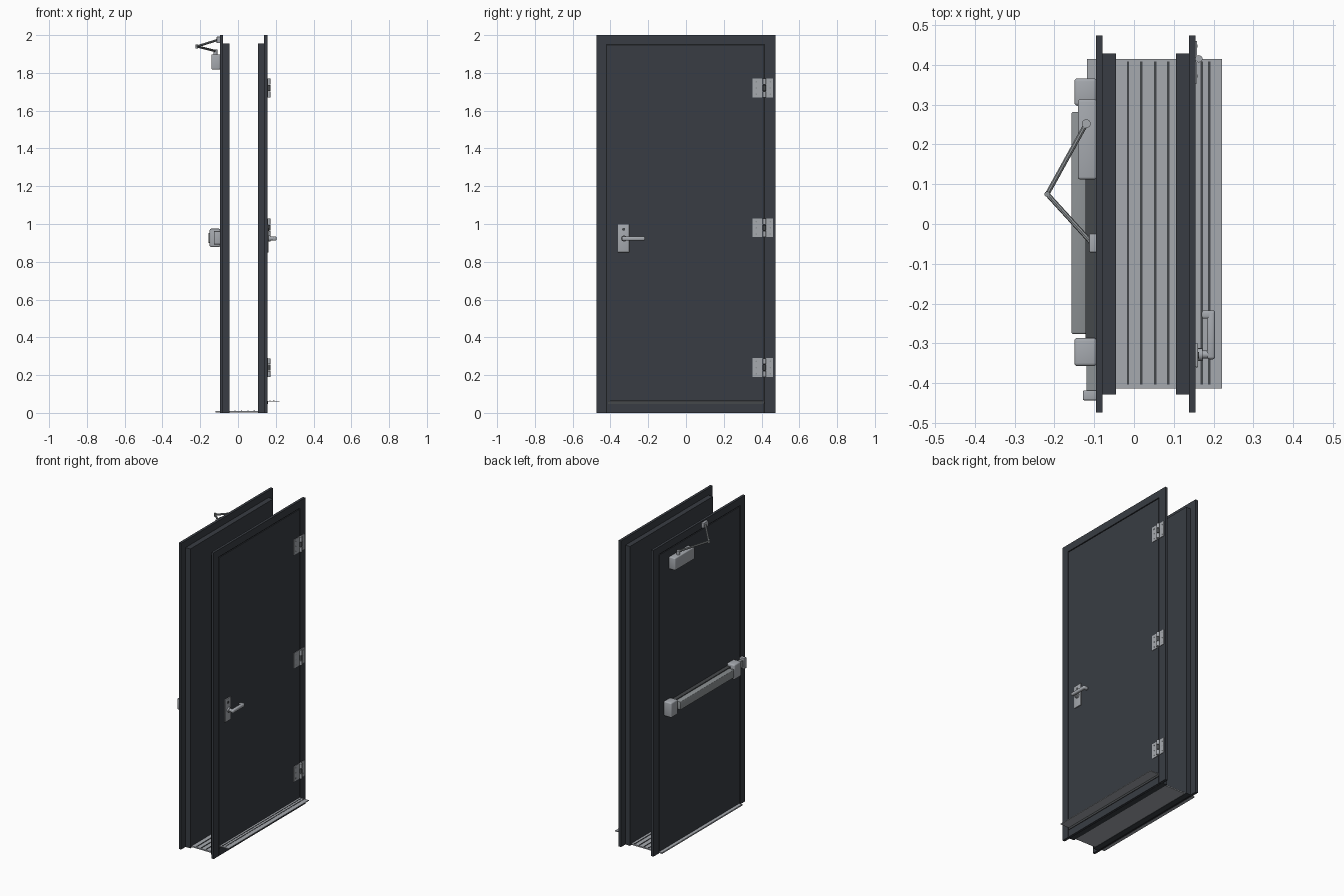
import bpy, bmesh, math
from mathutils import Vector

if "Cube" in bpy.data.objects:
    bpy.data.objects.remove(bpy.data.objects["Cube"])


def material(name, rgb):
    m = bpy.data.materials.new(name)
    m.diffuse_color = (*rgb, 1)
    m.use_nodes = True
    m.node_tree.nodes["Principled BSDF"].inputs["Base Color"].default_value = m.diffuse_color
    return m


SLATE = material("slate_paint", (0.040, 0.046, 0.056))
SEAM = material("seam_black", (0.012, 0.013, 0.015))
STEEL = material("brushed_steel", (0.38, 0.40, 0.43))
BAR = material("bar_grey", (0.27, 0.29, 0.30))
DARK = material("dark_metal", (0.06, 0.065, 0.07))


def finish(name, bm, mat):
    me = bpy.data.meshes.new(name)
    bm.to_mesh(me)
    bm.free()
    me.materials.append(mat)
    ob = bpy.data.objects.new(name, me)
    bpy.context.collection.objects.link(ob)
    return ob


def box(name, x, y, z, mat, bevel=0):
    """Box from (min, max) pairs, with optional rounded edges."""
    bm = bmesh.new()
    bmesh.ops.create_cube(bm, size=1)
    for v in bm.verts:
        for i, (a, b) in enumerate((x, y, z)):
            v.co[i] = (a + b) / 2 + v.co[i] * (b - a)
    if bevel:
        bmesh.ops.bevel(bm, geom=bm.edges[:], offset=bevel, segments=3,
                        profile=0.5, affect='EDGES')
    ob = finish(name, bm, mat)
    if bevel:
        smooth(ob)
    return ob


def rod(name, a, b, r, mat, sides=16):
    a, b = Vector(a), Vector(b)
    bm = bmesh.new()
    bmesh.ops.create_cone(bm, cap_ends=True, segments=sides, radius1=r,
                          radius2=r, depth=(b - a).length)
    bm.transform(Vector((0, 0, 1)).rotation_difference(b - a).to_matrix().to_4x4())
    bmesh.ops.translate(bm, verts=bm.verts, vec=(a + b) / 2)
    return smooth(finish(name, bm, mat))


def smooth(ob):
    bpy.ops.object.select_all(action='DESELECT')
    ob.select_set(True)
    bpy.context.view_layer.objects.active = ob
    bpy.ops.object.shade_smooth_by_angle(angle=math.radians(35))
    return ob


# Two door panels: outer flange ring, seam, leaf skin and inner step
for side, out, mid, inn in (("inside", -0.096, -0.079, -0.045),
                            ("outside", 0.155, 0.138, 0.105)):
    fx = sorted((out, mid))
    box(side + "_step", sorted((mid, inn)), (-0.428, 0.428), (0, 1.955), SLATE)
    box(side + "_flange_left", fx, (-0.473, -0.423), (0, 2), SLATE)
    box(side + "_flange_right", fx, (0.417, 0.473), (0, 2), SLATE)
    box(side + "_flange_top", fx, (-0.423, 0.417), (1.952, 2), SLATE)
    box(side + "_leaf", fx, (-0.417, 0.411), (0, 1.946), SLATE)
    back = out - math.copysign(0.006, out)
    box(side + "_seam", sorted((back, mid)), (-0.424, 0.418), (0, 1.953), SEAM)

# Threshold with long grooves
box("threshold", (-0.118, 0.125), (-0.413, 0.415), (0.002, 0.010), STEEL)
for x in (-0.015, 0.018, 0.053, 0.086):
    box("threshold_groove", (x - 0.003, x + 0.003), (-0.403, 0.408),
        (0.0095, 0.0125), DARK)

# Drip sill on the outside
box("drip_sill", (0.150, 0.221), (-0.413, 0.415), (0.059, 0.064), STEEL)
box("drip_upstand", (0.155, 0.159), (-0.413, 0.415), (0.046, 0.060), DARK)
for x in (0.170, 0.189):
    box("drip_groove", (x - 0.003, x + 0.003), (-0.403, 0.408),
        (0.0635, 0.0655), DARK)

# Three hinges with plates, knuckle and screws
for z in (0.24, 0.98, 1.72):
    box("hinge_frame_plate", (0.154, 0.158), (0.421, 0.460), (z - 0.05, z + 0.05), STEEL)
    box("hinge_leaf_plate", (0.154, 0.158), (0.353, 0.409), (z - 0.05, z + 0.05), STEEL)
    for i in range(3):
        c = z + (i - 1) * 0.0335
        rod("hinge_knuckle", (0.163, 0.415, c - 0.0155), (0.163, 0.415, c + 0.0155),
            0.009, DARK if i == 1 else STEEL)
    for y in (0.372, 0.447):
        for dz in (-0.033, 0, 0.033):
            rod("hinge_screw", (0.157, y, z + dz), (0.159, y, z + dz), 0.004, BAR, 12)

# Lever handle with plate and keyhole
box("handle_plate", (0.154, 0.161), (-0.360, -0.300), (0.85, 0.998), STEEL, 0.002)
rod("handle_keyhole", (0.160, -0.330, 0.972), (0.163, -0.330, 0.972), 0.008, DARK)
rod("handle_collar", (0.160, -0.328, 0.923), (0.172, -0.328, 0.923), 0.016, STEEL)
rod("handle_spindle", (0.165, -0.328, 0.923), (0.195, -0.328, 0.923), 0.010, STEEL)
box("handle_lever", (0.183, 0.204), (-0.340, -0.217), (0.912, 0.934), STEEL, 0.007)
box("handle_return", (0.170, 0.200), (-0.238, -0.217), (0.912, 0.934), STEEL, 0.006)

# Panic bar with end housings and strike
box("panic_bar_rail", (-0.122, -0.094), (-0.30, 0.31), (0.895, 0.958), DARK)
box("panic_bar", (-0.157, -0.118), (-0.276, 0.281), (0.900, 0.953), BAR, 0.004)
for lo, hi in ((-0.357, -0.286), (0.297, 0.366)):
    box("panic_bar_housing", (-0.150, -0.094), (lo, hi), (0.878, 0.975), STEEL, 0.008)
box("latch_bolt", (-0.119, -0.094), (-0.42, -0.35), (0.905, 0.948), BAR)
box("latch_strike", (-0.128, -0.094), (-0.443, -0.418), (0.892, 0.962), STEEL, 0.003)

# Door closer with folding arm
box("closer_body", (-0.141, -0.094), (0.112, 0.313), (1.818, 1.898), STEEL, 0.006)
rod("closer_spindle", (-0.120, 0.252, 1.89), (-0.120, 0.252, 1.924), 0.011, STEEL)
elbow = (-0.218, 0.075, 1.940)
rod("closer_main_arm", (-0.120, 0.252, 1.916), elbow, 0.006, BAR, 8)
rod("closer_fore_arm", elbow, (-0.106, -0.048, 1.975), 0.006, BAR, 8)
rod("closer_elbow", (-0.218, 0.075, 1.930), (-0.218, 0.075, 1.950), 0.007, BAR)
box("closer_bracket", (-0.113, -0.094), (-0.071, -0.024), (1.958, 1.992), STEEL, 0.002)
